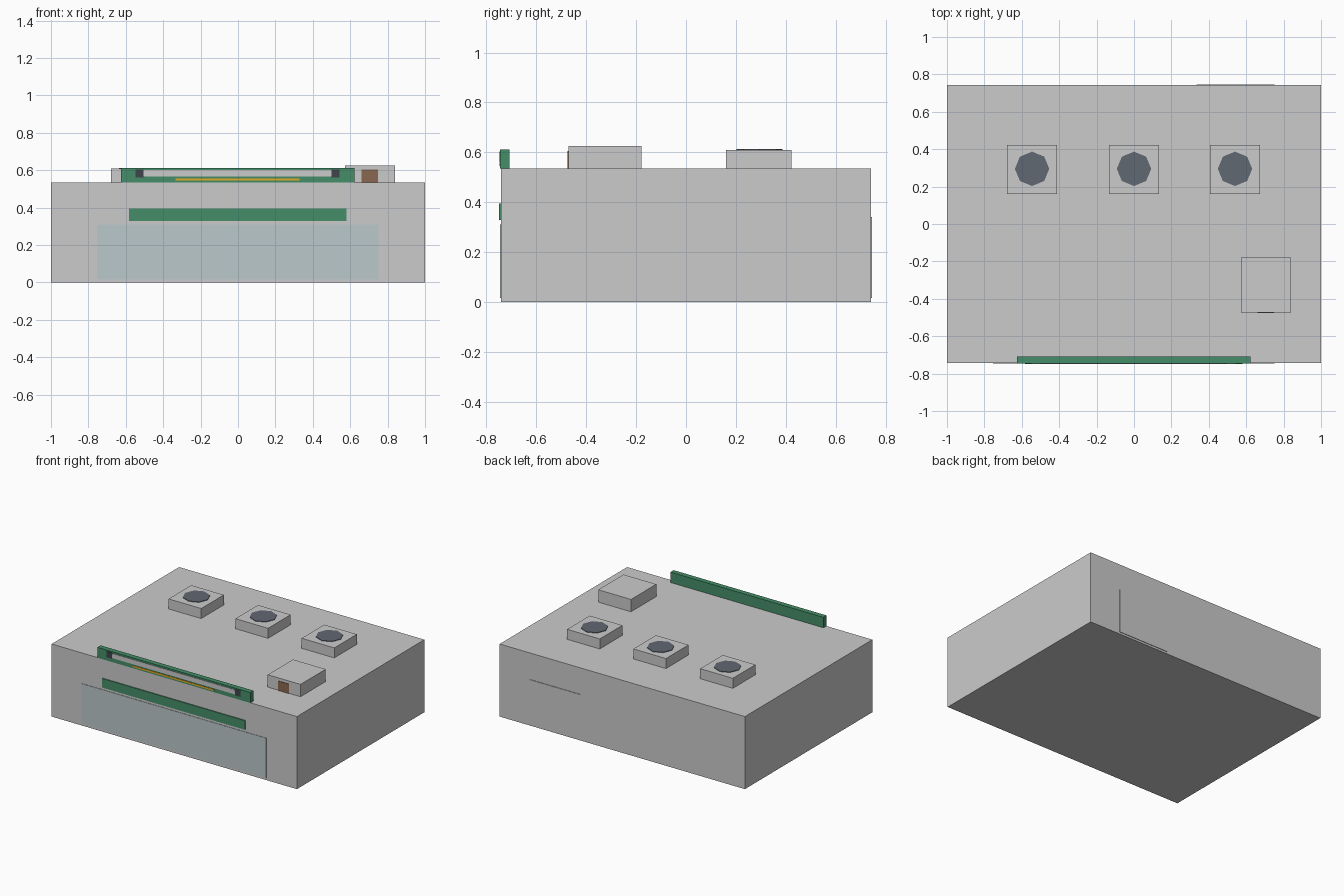
import bpy

if "Cube" in bpy.data.objects:
    bpy.data.objects.remove(bpy.data.objects["Cube"])


def mat(name, color):
    m = bpy.data.materials.new(name)
    m.diffuse_color = (*color, 1)
    m.use_nodes = True
    m.node_tree.nodes["Principled BSDF"].inputs["Base Color"].default_value = m.diffuse_color
    return m


GREEN = mat("green", (0.06, 0.27, 0.14))
DARK = mat("dark", (0.05, 0.06, 0.07))
FAN = mat("fan_grey", (0.12, 0.14, 0.17))
YELLOW = mat("yellow", (0.8, 0.4, 0.02))
BROWN = mat("brown", (0.25, 0.14, 0.08))
GLASS = mat("glass", (0.5, 0.58, 0.6))
WHITE = mat("white", (0.8, 0.8, 0.8))


def box(name, x, y, z, material=None):
    """Box from (min, max) ranges on each axis."""
    bpy.ops.mesh.primitive_cube_add(size=1, location=[(a + b) / 2 for a, b in (x, y, z)])
    ob = bpy.context.object
    ob.name = name
    ob.scale = [b - a for a, b in (x, y, z)]
    bpy.ops.object.transform_apply(location=False, rotation=False, scale=True)
    if material:
        ob.data.materials.append(material)
    return ob


ROOF = 0.535
F = -0.742  # front wall
B = 0.742   # back wall

# Building shell and roof slab
box("building_body", (-1, 1), (F, B), (0, 0.505))
box("roof_slab", (-1, 1), (F, B), (0.505, ROOF))

# Rooftop air conditioners with eight-sided fans
for i, x in enumerate((-0.545, 0, 0.54)):
    box(f"air_conditioner_{i + 1}", (x - 0.133, x + 0.133), (0.16, 0.423), (ROOF, 0.609))
    bpy.ops.mesh.primitive_cylinder_add(vertices=8, radius=0.092, depth=0.012,
                                        location=(x, 0.295, 0.607))
    fan = bpy.context.object
    fan.name = f"fan_{i + 1}"
    fan.data.materials.append(FAN)

# Roof access hut and its door
box("roof_hut", (0.573, 0.84), (-0.472, -0.178), (ROOF, 0.626))
box("roof_hut_door", (0.66, 0.748), (-0.476, -0.47), (ROOF, 0.605), BROWN)

# Rooftop sign board with blank bars
box("sign_board", (-0.625, 0.622), (-0.745, -0.708), (ROOF, 0.612), GREEN)
box("sign_bar", (-0.505, 0.5), (-0.748, -0.744), (0.566, 0.6), WHITE)
box("sign_stripe", (-0.335, 0.33), (-0.748, -0.744), (0.545, 0.557), YELLOW)
for side, x in (("left", -0.525), ("right", 0.52)):
    box(f"sign_end_{side}", (x - 0.024, x + 0.024), (-0.748, -0.744), (0.56, 0.604), DARK)

# Shop front: fascia band and window
box("fascia_band", (-0.583, 0.58), (-0.749, F + 0.002), (0.328, 0.395), GREEN)
box("shop_window", (-0.755, 0.75), (-0.745, F + 0.002), (0.015, 0.31), GLASS)

# Back loading door
box("loading_door", (0.335, 0.75), (B - 0.002, 0.746), (0.015, 0.34))
